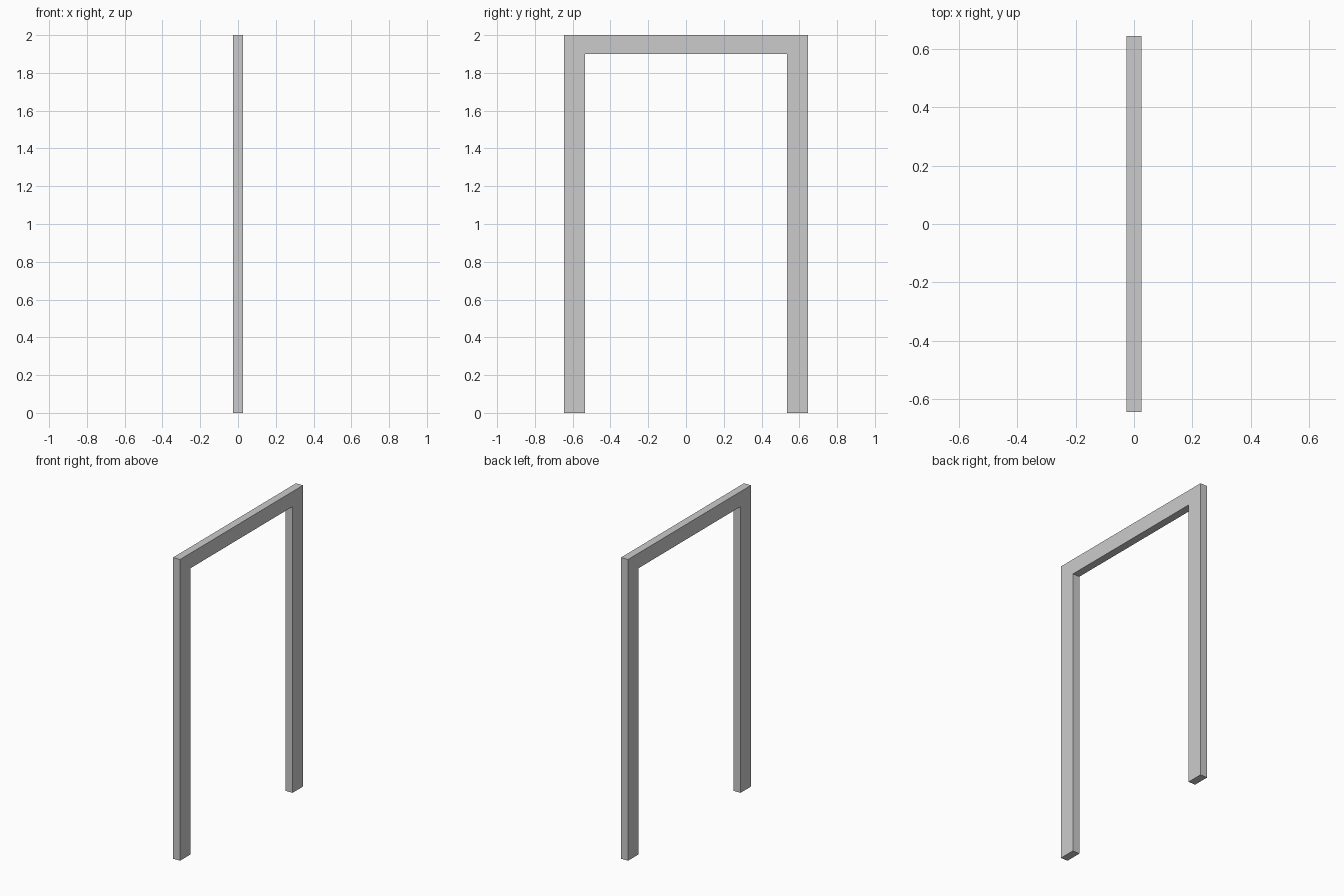
import bpy
import bmesh

if "Cube" in bpy.data.objects:
    bpy.data.objects.remove(bpy.data.objects["Cube"])

HALF_WIDTH = 0.645    # outer half width along y
HALF_OPENING = 0.535  # half width of the opening
HEIGHT = 2.0
OPENING_HEIGHT = 1.9
DEPTH = 0.051         # thickness along x

# Door frame: half outline in (y, z), mirrored into a U-shaped profile
half = [(HALF_OPENING, OPENING_HEIGHT), (HALF_OPENING, 0),
        (HALF_WIDTH, 0), (HALF_WIDTH, HEIGHT)]
outline = half + [(-y, z) for y, z in reversed(half)]

bm = bmesh.new()
face = bm.faces.new([bm.verts.new((-DEPTH / 2, y, z)) for y, z in outline])

# Extrude the profile through the thickness of the frame
result = bmesh.ops.extrude_face_region(bm, geom=[face], use_keep_orig=True)
moved = [g for g in result["geom"] if isinstance(g, bmesh.types.BMVert)]
bmesh.ops.translate(bm, verts=moved, vec=(DEPTH, 0, 0))
bmesh.ops.recalc_face_normals(bm, faces=bm.faces)

mesh = bpy.data.meshes.new("door_frame")
bm.to_mesh(mesh)
bm.free()
bpy.context.collection.objects.link(bpy.data.objects.new("door_frame", mesh))
